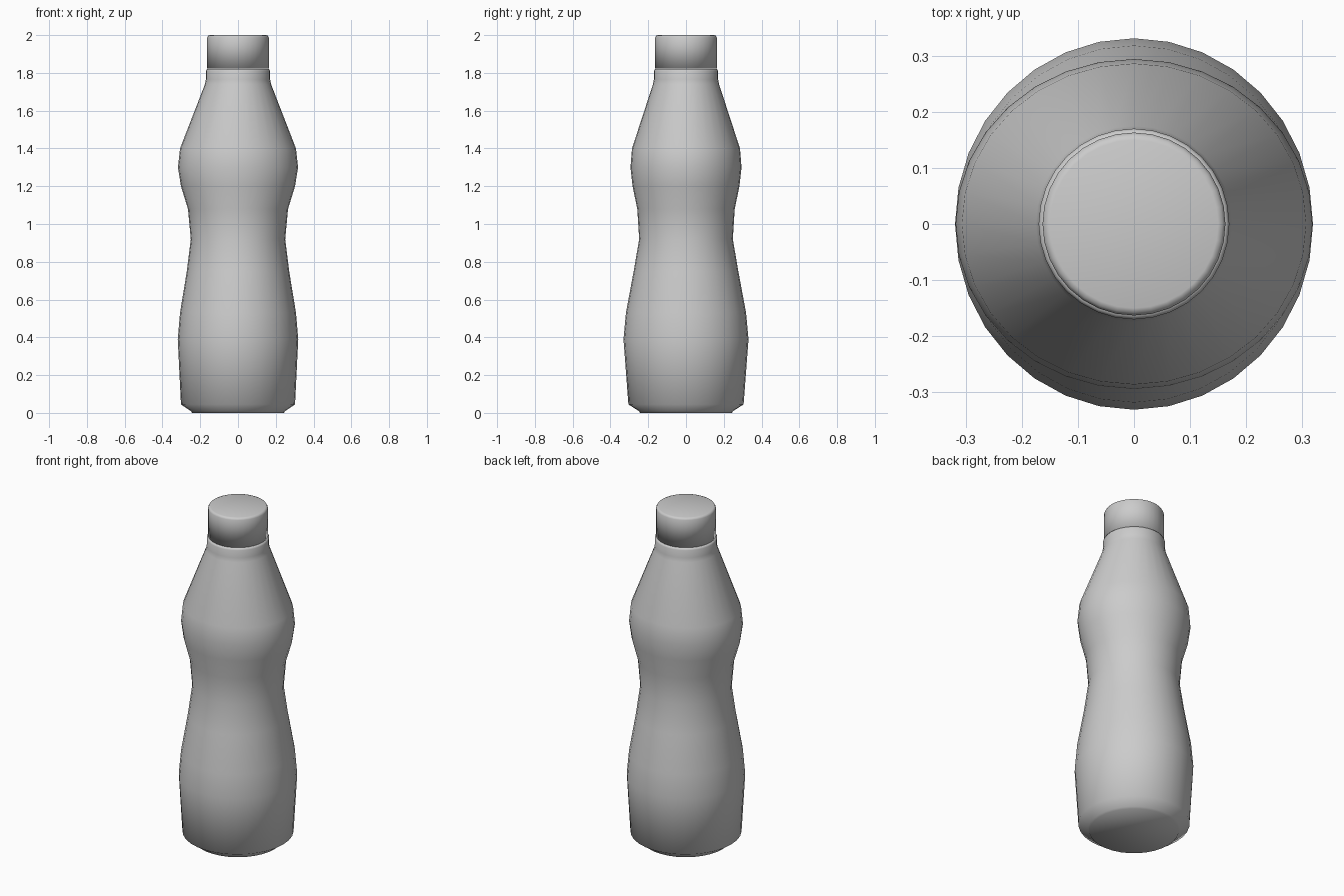
import bpy, bmesh, math

cube = bpy.data.objects.get("Cube")
if cube:
    bpy.data.objects.remove(cube, do_unlink=True)

SIDES = 32

grey = bpy.data.materials.new("plain_grey")
grey.use_nodes = True
colour = (0.6, 0.6, 0.6, 1)
grey.diffuse_color = colour
grey.node_tree.nodes["Principled BSDF"].inputs["Base Color"].default_value = colour


def lathe(name, rings):
    """Closed stack of oval rings, each given as (height, x radius, y radius)."""
    bm = bmesh.new()
    loops = []
    for z, rx, ry in rings:
        angles = [math.tau * i / SIDES for i in range(SIDES)]
        loops.append([bm.verts.new((rx * math.cos(a), ry * math.sin(a), z)) for a in angles])
    for low, high in zip(loops, loops[1:]):
        for i in range(SIDES):
            j = (i + 1) % SIDES
            bm.faces.new((low[i], low[j], high[j], high[i]))
    bm.faces.new(loops[0][::-1])
    bm.faces.new(loops[-1])
    for face in bm.faces:
        face.smooth = True
    mesh = bpy.data.meshes.new(name)
    bm.to_mesh(mesh)
    bm.free()
    mesh.materials.append(grey)
    obj = bpy.data.objects.new(name, mesh)
    bpy.context.collection.objects.link(obj)
    return obj


# Bottle body: chamfered base, wide belly, pinched waist, shoulder and neck
lathe("bottle_body", [
    (0.0, 0.243, 0.243),
    (0.01, 0.25, 0.25),
    (0.045, 0.302, 0.305),
    (0.39, 0.319, 0.331),
    (0.53, 0.307, 0.318),
    (0.75, 0.271, 0.277),
    (0.92, 0.25, 0.248),
    (1.08, 0.265, 0.258),
    (1.2, 0.302, 0.283),
    (1.3, 0.318, 0.294),
    (1.4, 0.307, 0.286),
    (1.74, 0.175, 0.175),
    (1.765, 0.17, 0.17),
    (1.81, 0.17, 0.17),
    (1.82, 0.165, 0.165),
])

# Screw cap with a softened top rim
lathe("cap", [
    (1.823, 0.163, 0.163),
    (1.988, 0.163, 0.163),
    (1.997, 0.158, 0.158),
    (2.0, 0.15, 0.15),
])
